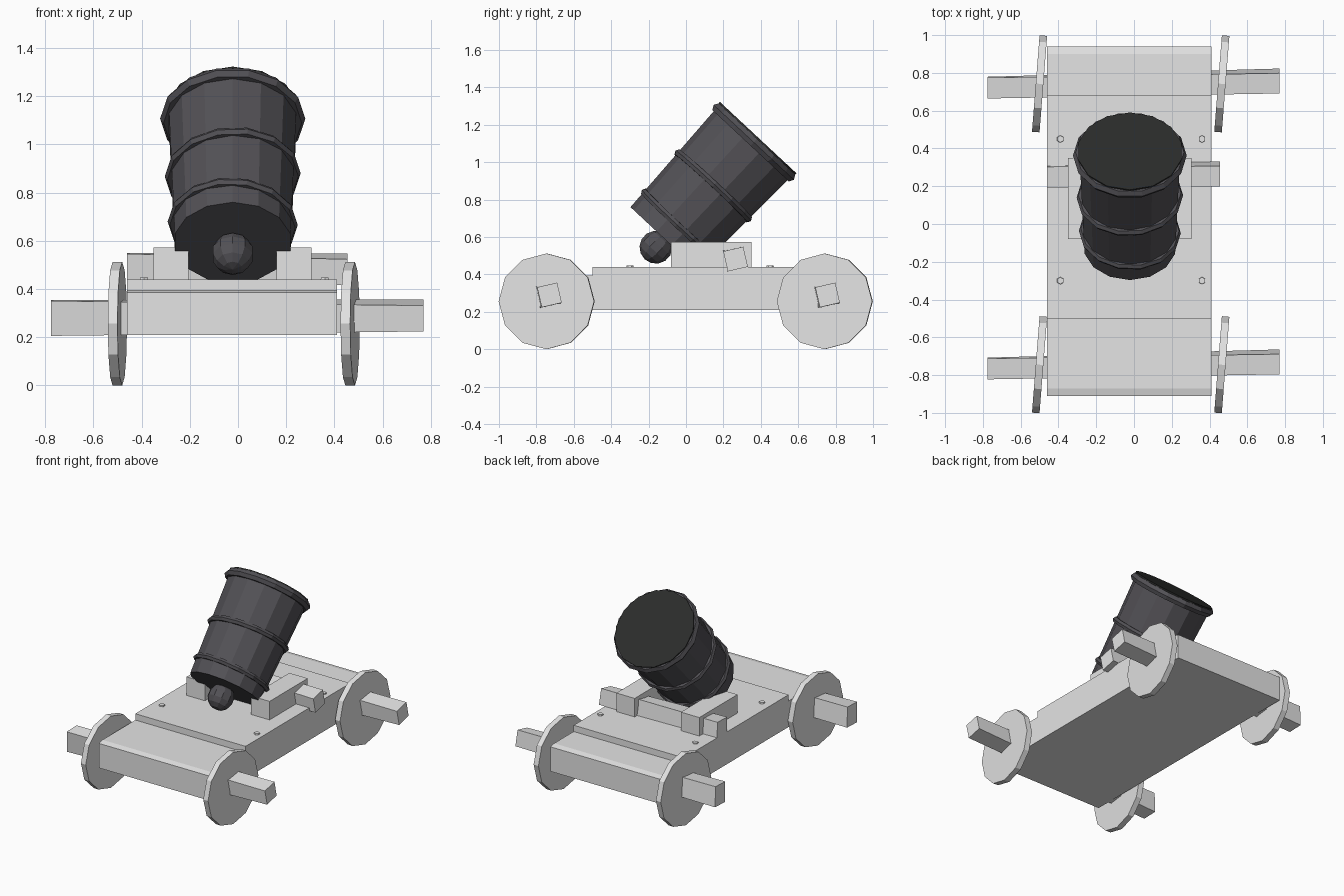
import bpy
import bmesh
from math import radians, sin, cos
from mathutils import Vector, Matrix

old = bpy.data.objects.get("Cube")
if old:
    bpy.data.objects.remove(old, do_unlink=True)


def material(name, color):
    m = bpy.data.materials.new(name)
    m.use_nodes = True
    m.diffuse_color = (*color, 1)
    m.node_tree.nodes["Principled BSDF"].inputs["Base Color"].default_value = (*color, 1)
    return m


pale = material("pale grey", (0.78, 0.78, 0.78))
iron = material("dark iron", (0.085, 0.082, 0.092))
black = material("bore black", (0.024, 0.025, 0.024))


def finish(name, bm, mat, matrix=Matrix()):
    """Turn a bmesh into a flat shaded object."""
    bmesh.ops.recalc_face_normals(bm, faces=bm.faces)
    bm.transform(matrix)
    mesh = bpy.data.meshes.new(name)
    bm.to_mesh(mesh)
    bm.free()
    mesh.materials.append(mat)
    ob = bpy.data.objects.new(name, mesh)
    bpy.context.collection.objects.link(ob)
    return ob


def loft(name, mat, first, second):
    """Join two matching end outlines into a solid."""
    bm = bmesh.new()
    a = [bm.verts.new(p) for p in first]
    b = [bm.verts.new(p) for p in second]
    bm.faces.new(a)
    bm.faces.new(b)
    for i in range(len(a)):
        j = (i + 1) % len(a)
        bm.faces.new((a[i], a[j], b[j], b[i]))
    return finish(name, bm, mat)


def box(name, mat, low, high):
    low, high = Vector(low), Vector(high)
    bm = bmesh.new()
    bmesh.ops.create_cube(bm, size=1)
    return finish(name, bm, mat, Matrix.Translation((low + high) / 2)
                  @ Matrix.Diagonal((*(high - low), 1)))


def drum(name, mat, r1, r2, depth, sides, matrix):
    bm = bmesh.new()
    bmesh.ops.create_cone(bm, cap_ends=True, segments=sides,
                          radius1=r1, radius2=r2, depth=depth)
    return finish(name, bm, mat, matrix)


def bar_end(x, y, z, width, height, twist):
    """Corners of a twisted rectangular bar end."""
    c, s = cos(radians(twist)), sin(radians(twist))
    corners = ((-1, -1), (1, -1), (1, 1), (-1, 1))
    pts = [(u * width / 2, v * height / 2) for u, v in corners]
    return [(x, y + u * c - v * s, z + u * s + v * c) for u, v in pts]


# Carriage bed with lower steps at both ends
half = [(-0.91, 0.21), (0.94, 0.21), (0.94, 0.385), (0.90, 0.395), (0.68, 0.395),
        (0.68, 0.44), (-0.50, 0.44), (-0.50, 0.395), (-0.87, 0.395), (-0.91, 0.385)]
loft("carriage_bed", pale, [(-0.46, y, z) for y, z in half],
     [(0.41, y, z) for y, z in half])

# Wheels and axles, slightly crooked
for end, y in (("front", -0.745), ("back", 0.742)):
    for side, x in (("right", -0.50), ("left", 0.465)):
        drum(f"{end}_{side}_wheel", pale, 0.256, 0.256, 0.04, 12,
             Matrix.Translation((x, y, 0.256))
             @ Matrix.Rotation(radians(-4.5), 4, "Z")
             @ Matrix.Rotation(radians(90), 4, "Y"))
    loft(f"{end}_axle", pale, bar_end(-0.775, y - 0.02, 0.28, 0.11, 0.145, 2),
         bar_end(0.77, y + 0.015, 0.29, 0.11, 0.11, 13))

# Cheek blocks and the bar through them
box("right_cheek", pale, (-0.35, -0.08, 0.43), (-0.205, 0.35, 0.572))
box("left_cheek", pale, (0.16, -0.08, 0.43), (0.305, 0.35, 0.572))
loft("cheek_bar", pale, bar_end(-0.46, 0.25, 0.49, 0.11, 0.115, 2),
     bar_end(0.455, 0.265, 0.482, 0.11, 0.11, 13))

# Bolt heads on the bed
for i, (x, y) in enumerate(((-0.39, 0.45), (0.36, 0.45), (-0.39, -0.30), (0.36, -0.30))):
    drum(f"bolt_{i + 1}", pale, 0.022, 0.018, 0.02, 6, Matrix.Translation((x, y, 0.438)))

# Barrel, built along its own axis from the breech
axis = Matrix.Translation((-0.022, -0.117, 0.592)) @ Matrix.Rotation(radians(-43), 4, "X")


def along(d):
    return axis @ Matrix.Translation((0, 0, d))


drum("barrel", iron, 0.246, 0.272, 0.73, 14, along(0.365))
drum("bore", black, 0.28, 0.28, 0.009, 14, along(0.733))


def ring(name, d, major, minor, tilt):
    """Hexagonal section swept round the barrel."""
    bm = bmesh.new()
    pts = [bm.verts.new((major + minor * cos(radians(a)), 0, minor * sin(radians(a))))
           for a in range(0, 360, 60)]
    edges = [bm.edges.new((pts[i - 1], pts[i])) for i in range(len(pts))]
    bmesh.ops.spin(bm, geom=pts + edges, cent=(0, 0, 0), axis=(0, 0, 1),
                   angle=radians(360), steps=14)
    bmesh.ops.remove_doubles(bm, verts=bm.verts, dist=0.0005)
    return finish(name, bm, iron, along(d) @ Matrix.Rotation(radians(tilt), 4, "Y"))


ring("breech_ring", 0.11, 0.25, 0.02, 2)
ring("middle_ring", 0.385, 0.261, 0.021, -2)
ring("muzzle_ring", 0.703, 0.272, 0.029, 0)

# Rounded knob behind the breech
bm = bmesh.new()
bmesh.ops.create_uvsphere(bm, u_segments=10, v_segments=7, radius=0.088)
finish("breech_knob", bm, iron, along(-0.064))
